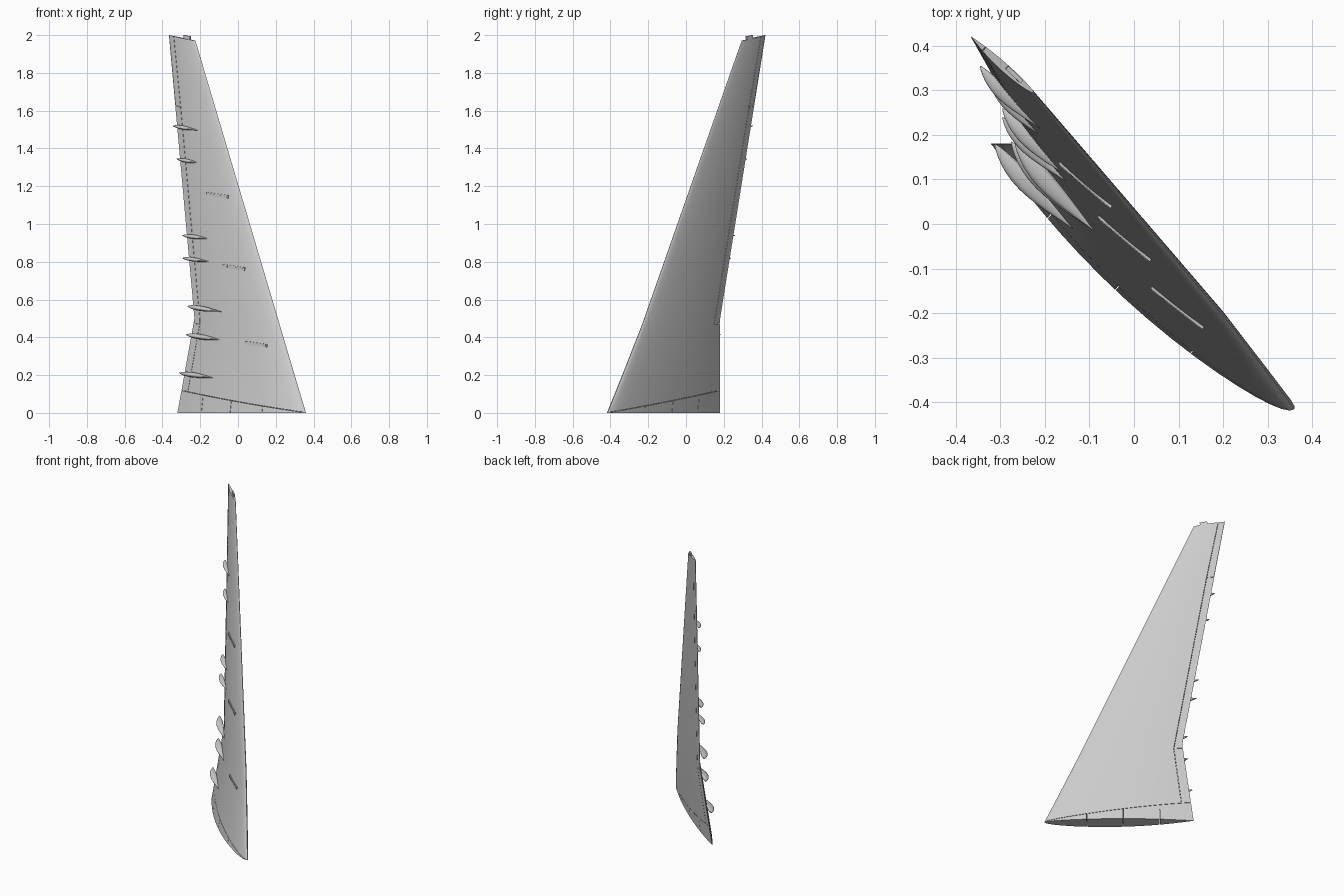
import bpy, bmesh, math
from mathutils import Vector, Matrix

if "Cube" in bpy.data.objects:
    bpy.data.objects.remove(bpy.data.objects["Cube"])

grey = bpy.data.materials.new("light grey paint")
grey.use_nodes = True
COLOUR = (0.6, 0.6, 0.6, 1)
grey.diffuse_color = COLOUR
grey.node_tree.nodes["Principled BSDF"].inputs["Base Color"].default_value = COLOUR

# Direction facing away from the underside of the wing
UNDER = Vector((-0.66, -0.75, 0)).normalized()

# Leading edge, trailing edge, and underside and topside depth per chord
STATIONS = [
    (Vector((0.36, -0.415, 0)), Vector((-0.32, 0.18, 0)), 0.072, 0.04),
    (Vector((0.30, -0.335, 0.2)), Vector((-0.284, 0.18, 0.2)), 0.07, 0.04),
    (Vector((0.22, -0.23, 0.47)), Vector((-0.23, 0.18, 0.5)), 0.066, 0.04),
    (Vector((-0.225, 0.295, 1.97)), Vector((-0.365, 0.42, 2.0)), 0.06, 0.04),
]


def bulge(t):
    return math.sqrt(t) * (1 - t * t) / 0.535


def finish(name, bm, angle=35):
    bmesh.ops.recalc_face_normals(bm, faces=bm.faces)
    mesh = bpy.data.meshes.new(name)
    bm.to_mesh(mesh)
    bm.free()
    obj = bpy.data.objects.new(name, mesh)
    bpy.context.collection.objects.link(obj)
    mesh.materials.append(grey)
    smooth(obj, angle)
    return obj


def smooth(obj, angle=35):
    bpy.ops.object.select_all(action="DESELECT")
    obj.select_set(True)
    bpy.context.view_layer.objects.active = obj
    bpy.ops.object.shade_smooth_by_angle(angle=math.radians(angle))


def loft(bm, rings):
    rows = [[bm.verts.new(p) for p in ring] for ring in rings]
    n = len(rows[0])
    for a, b in zip(rows, rows[1:]):
        for i in range(n):
            j = (i + 1) % n
            bm.faces.new((a[i], a[j], b[j], b[i]))
    bm.faces.new(rows[0])
    bm.faces.new(rows[-1])


def bar(bm, p, q, width, depth, normal=UNDER):
    """Box running from p to q, with its depth along the normal."""
    along = (q - p).normalized()
    across = normal.cross(along).normalized()
    out = along.cross(across)
    frame = Matrix((along, across, out)).transposed().to_4x4()
    size = Matrix.Diagonal(((q - p).length, width, depth, 1))
    bmesh.ops.create_cube(bm, size=1, matrix=Matrix.Translation((p + q) / 2) @ frame @ size)


def edge_at(z, k):
    for a, b in zip(STATIONS, STATIONS[1:]):
        if z <= b[k].z:
            break
    return a[k].lerp(b[k], (z - a[k].z) / (b[k].z - a[k].z))


def chord_point(z, t):
    return edge_at(z, 0).lerp(edge_at(z, 1), t)


def under_point(x, z):
    """Point on the underside at a given x and height."""
    lead, trail = edge_at(z, 0), edge_at(z, 1)
    t = (lead.x - x) / (lead.x - trail.x)
    for _ in range(8):
        depth = 0.066 * (trail - lead).length * bulge(t)
        t -= (x - (lead.lerp(trail, t) + UNDER * depth).x) / (lead.x - trail.x)
    return lead.lerp(trail, t) + UNDER * depth


def section(lead, trail, under, top):
    steps = 20
    chord = (trail - lead).length
    ts = [0.5 - 0.5 * math.cos(math.pi * i / steps) for i in range(steps + 1)]
    ring = [lead.lerp(trail, t) + UNDER * chord * under * bulge(t) for t in ts[:-1]]
    ring += [trail + UNDER * 0.001, trail - UNDER * 0.001]
    ring += [lead.lerp(trail, t) - UNDER * chord * top * bulge(t) for t in ts[-2:0:-1]]
    return ring


# Wing skin
bm = bmesh.new()
loft(bm, [section(*s) for s in STATIONS])
wing = finish("wing", bm)

# Panel gaps: root joint, flap and aileron hinge lines
cuts = bmesh.new()
GAP = 0.002
root_back, root_front = Vector((-0.34, 0.2, 0.125)), Vector((0.35, -0.41, 0.004))
lines = [(root_back, root_front)]
for x in (-0.165, 0.0, 0.165):
    joint = root_back.lerp(root_front, (x - root_back.x) / (root_front.x - root_back.x))
    lines.append((joint, Vector((joint.x, joint.y, -0.02))))
hinge = [chord_point(0.12, 0.93), chord_point(0.47, 0.91), chord_point(1.62, 0.84), chord_point(1.985, 0.82)]
hinge[-1].z = 2.02
lines += list(zip(hinge, hinge[1:]))
for z, t in ((0.47, 0.91), (1.62, 0.84)):
    start = chord_point(z, t)
    lines.append((start, start + (chord_point(z, 1.1) - start) + Vector((0, 0, 0.01))))
for p, q in lines:
    bar(cuts, p, q, GAP, 0.3)
cutter = finish("gap_cutter", cuts)
cutter.hide_render = True
mod = wing.modifiers.new("gaps", "BOOLEAN")
mod.object = cutter
mod.operation = "DIFFERENCE"
mod.solver = "EXACT"
mod.use_self = True
bpy.context.view_layer.objects.active = wing
bpy.ops.object.modifier_apply(modifier=mod.name)
bpy.data.objects.remove(cutter)
smooth(wing)

# Flap track fairings: rear tip, front tip
FAIRINGS = [
    ((-0.312, 0.18, 0.212), (-0.125, -0.02, 0.185)),
    ((-0.275, 0.185, 0.415), (-0.085, -0.02, 0.385)),
    ((-0.268, 0.19, 0.565), (-0.085, -0.02, 0.535)),
    ((-0.295, 0.24, 0.82), (-0.145, 0.09, 0.80)),
    ((-0.295, 0.26, 0.94), (-0.14, 0.10, 0.92)),
    ((-0.325, 0.325, 1.345), (-0.19, 0.185, 1.32)),
    ((-0.345, 0.355, 1.52), (-0.205, 0.21, 1.495)),
]
for number, (rear, front) in enumerate(FAIRINGS, 1):
    rear, front = Vector(rear), Vector(front)
    length = (rear - front).length
    across = UNDER.cross(rear - front).normalized()
    rings = []
    for i in range(17):
        s = 0.002 + 0.996 * (0.5 - 0.5 * math.cos(math.pi * i / 16))
        girth = math.sin(math.pi * s ** 1.5) ** 0.75 * length
        ring = []
        for k in range(16):
            a = math.tau * k / 16
            depth = (0.11 if math.sin(a) > 0 else 0.04) * math.sin(a)
            ring.append(front.lerp(rear, s) + across * 0.05 * girth * math.cos(a) + UNDER * depth * girth)
        rings.append(ring)
    bm = bmesh.new()
    loft(bm, rings)
    finish(f"flap_fairing_{number}", bm, 60)

# Access plates on the underside
for number, (x, z) in enumerate(((0.098, 0.363), (-0.02, 0.77), (-0.108, 1.152)), 1):
    p, q = under_point(x - 0.058, z + 0.009), under_point(x + 0.058, z - 0.009)
    bm = bmesh.new()
    bar(bm, p, q, 0.018, 0.012)
    bar(bm, p.lerp(q, 0.04), p.lerp(q, 0.22), 0.011, 0.015)
    bar(bm, p.lerp(q, 0.27), p.lerp(q, 0.96), 0.006, 0.015)
    finish(f"access_plate_{number}", bm)

# Tip fitting
bm = bmesh.new()
bar(bm, Vector((-0.286, 0.352, 1.982)), Vector((-0.253, 0.32, 1.976)), 0.036, 0.009)
finish("tip_fitting", bm)
